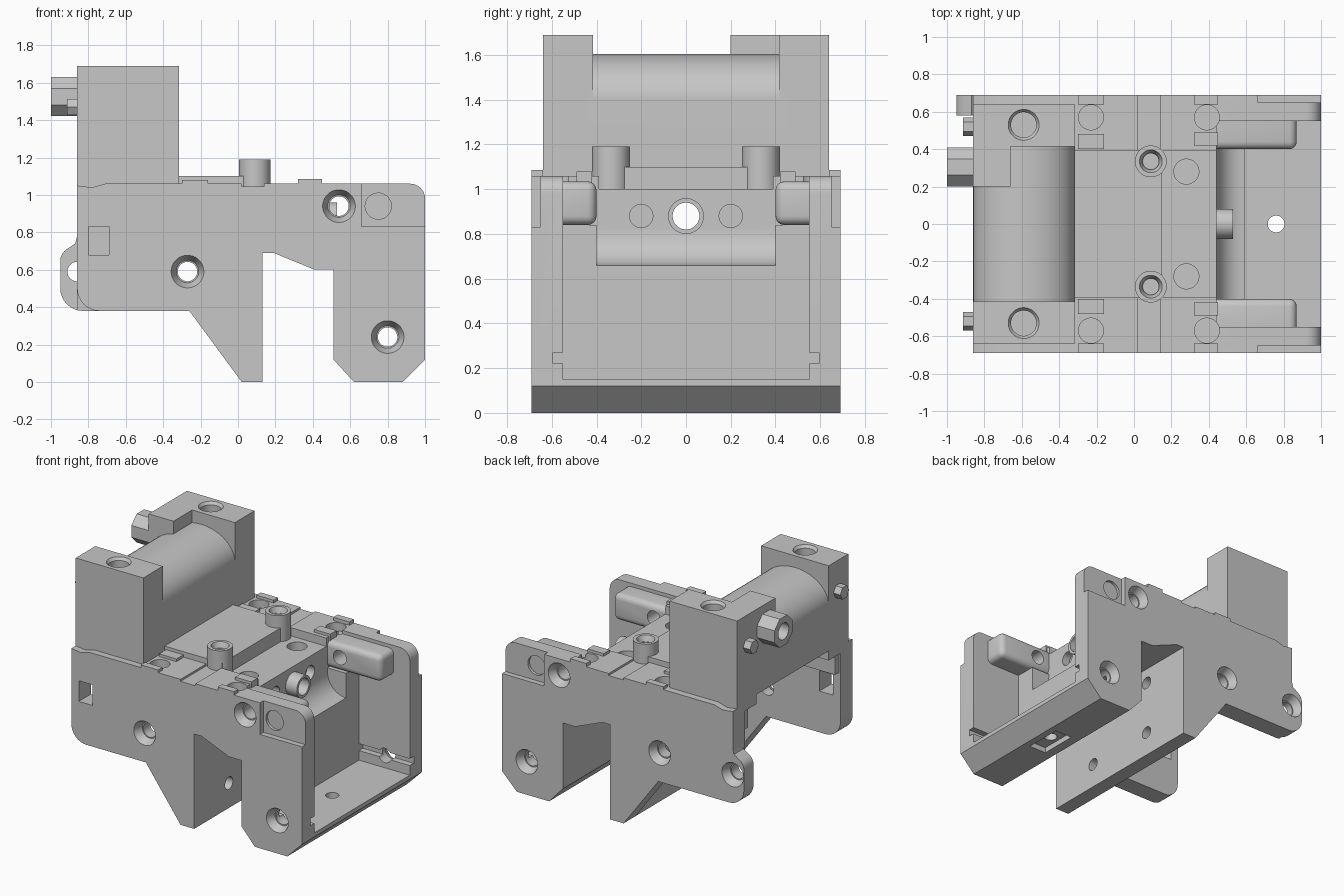
import bpy, bmesh, math
from mathutils import Matrix, Vector

cube = bpy.data.objects.get("Cube")
if cube:
    bpy.data.objects.remove(cube, do_unlink=True)

grey = bpy.data.materials.new("plain_grey")
grey.use_nodes = True
GREY = (0.57, 0.57, 0.57, 1)
grey.diffuse_color = GREY
grey.node_tree.nodes["Principled BSDF"].inputs["Base Color"].default_value = GREY


def finish(name, bm):
    bmesh.ops.recalc_face_normals(bm, faces=bm.faces)
    me = bpy.data.meshes.new(name)
    bm.to_mesh(me)
    bm.free()
    me.materials.append(grey)
    ob = bpy.data.objects.new(name, me)
    bpy.context.collection.objects.link(ob)
    return ob


def prism(name, pts, y0, y1):
    """Extrude an x-z outline along y."""
    bm = bmesh.new()
    face = bm.faces.new([bm.verts.new((x, y0, z)) for x, z in pts])
    new = bmesh.ops.extrude_face_region(bm, geom=[face])["geom"]
    bmesh.ops.translate(bm, vec=(0, y1 - y0, 0),
                        verts=[v for v in new if isinstance(v, bmesh.types.BMVert)])
    return finish(name, bm)


def box(name, x0, x1, y0, y1, z0, z1):
    return prism(name, [(x0, z0), (x1, z0), (x1, z1), (x0, z1)], y0, y1)


def rod(name, start, end, r0, r1=None, sides=32):
    """Cylinder or cone between two points."""
    a, b = Vector(start), Vector(end)
    bm = bmesh.new()
    turn = (b - a).to_track_quat('Z', 'Y').to_matrix().to_4x4()
    spin = Matrix.Rotation(math.pi / sides, 4, 'Z')
    bmesh.ops.create_cone(bm, cap_ends=True, segments=sides, radius1=r0,
                          radius2=r0 if r1 is None else r1, depth=(b - a).length,
                          matrix=Matrix.Translation((a + b) / 2) @ turn @ spin)
    return finish(name, bm)


def arc(cx, cz, rx, rz, a0, a1, n=8):
    steps = [math.radians(a0 + (a1 - a0) * i / n) for i in range(n + 1)]
    return [(cx + rx * math.cos(t), cz + rz * math.sin(t)) for t in steps]


def apply(ob, mod):
    bpy.context.view_layer.objects.active = ob
    bpy.ops.object.modifier_apply(modifier=mod.name)


def combine(ob, others, operation='DIFFERENCE'):
    for other in others:
        mod = ob.modifiers.new("cut", 'BOOLEAN')
        mod.operation, mod.solver, mod.object = operation, 'EXACT', other
        apply(ob, mod)
        bpy.data.objects.remove(other, do_unlink=True)
    return ob


def bevel(ob, width):
    mod = ob.modifiers.new("edge", 'BEVEL')
    mod.width, mod.segments, mod.limit_method = width, 4, 'ANGLE'
    apply(ob, mod)
    return ob


# Side plates, with inner arms, holes and raised pads
foot = [(1, 0.12), (0.88, 0), (0.62, 0), (0.51, 0.12), (0.51, 0.6), (0.41, 0.6),
        (0.19, 0.69), (0.13, 0.69), (0.13, 0), (0.02, 0), (-0.26, 0.38)]
top = [(-0.86, 1.05), (-0.78, 1.04), (-0.71, 1.06)] + arc(0.92, 0.98, 0.08, 0.08, 90, 0)
plain_end = arc(-0.74, 0.5, 0.12, 0.12, 270, 180)
lobe_end = (arc(-0.83, 0.5, 0.12, 0.12, 270, 180) + arc(-0.85, 0.65, 0.1, 0.08, 180, 130, 4)
            + [(-0.87, 0.74), (-0.86, 0.78)])

for side, s in (("left", 1), ("right", -1)):
    end = lobe_end if s > 0 else plain_end
    plate = prism("side_plate_" + side, top + foot + end, s * 0.55, s * 0.69)
    arm = bevel(box("arm", 0.38, 0.87, s * 0.4, s * 0.62, 0.84, 1.035), 0.04)
    combine(plate, [arm], 'UNION')
    cuts = [box("notch", 0.66, 1.1, s * 0.65, s * 0.8, 0.83, 1.2),
            box("groove", 0.59, 1.1, s * 0.5, s * 0.595, 0.22, 0.27),
            box("cross_slot", 0.02, 0.14, s * 0.5, s * 0.8, 1.045, 1.2),
            rod("dimple", (0.75, s * 0.63, 0.94), (0.75, s * 0.8, 0.94), 0.07)]
    holes = [(-0.27, 0.59), (0.54, 0.94), (0.8, 0.24)]
    if s > 0:
        holes.append((-0.86, 0.59))
        cuts.append(box("lobe_relief", -1.1, -0.862, 0.5, 0.58, 0.3, 0.9))
    else:
        cuts.append(box("window", -0.8, -0.69, -0.8, -0.5, 0.68, 0.83))
    for x, z in holes:
        cuts.append(rod("bore", (x, s * 0.3, z), (x, s * 0.8, z), 0.052))
        cuts.append(rod("sink", (x, s * 0.63, z), (x, s * 0.7, z), 0.06, 0.092))
    combine(plate, cuts)

    # Deck rail beside the centre block, running back under the tower
    rail = box("deck_rail_" + side, -0.32, 0.44, s * 0.39, s * 0.555, 0.84, 1.06)
    combine(rail, [box("cross_slot", 0.02, 0.14, s * 0.3, s * 0.6, 1.045, 1.2)])
    box("rear_rail_" + side, -0.85, -0.32, s * 0.5, s * 0.555, 0.86, 1.0)
    for x in (-0.23, 0.39):
        well = rod("well", (x, s * 0.57, 1.0), (x, s * 0.57, 1.2), 0.067)
        twin = well.copy()
        bpy.context.collection.objects.link(twin)
        combine(plate, [well])
        combine(rail, [twin])
    for i, (x0, x1, y0, y1, z) in enumerate([
            (-0.3, -0.16, 0.4, 0.48, 1.08), (-0.3, -0.16, 0.64, 0.69, 1.08),
            (0.32, 0.45, 0.42, 0.49, 1.08), (0.32, 0.45, 0.64, 0.69, 1.085)]):
        box(f"pad_{side}_{i}", x0, x1, s * y0, s * y1, 1.03, z)

    # Shoulder of the wall under each arm
    box("wall_shoulder_" + side, 0.43, 0.59, s * 0.4, s * 0.555, 0.61, 0.84)

    # Upright post on the deck
    post = rod("post_" + side, (0.09, s * 0.335, 0.95), (0.09, s * 0.335, 1.19), 0.085)
    combine(post, [rod("bore", (0.09, s * 0.335, 1.0), (0.09, s * 0.335, 1.3), 0.042),
                   rod("sink", (0.09, s * 0.335, 1.15), (0.09, s * 0.335, 1.2), 0.045, 0.065)])

# Centre block, concave apron, tray and hanging wall in one section
section = ([(-0.32, 1.1), (0.15, 1.1), (0.15, 1.0), (0.44, 1.0)]
           + arc(0.59, 0.82, 0.15, 0.16, 180, 270)
           + [(0.59, 0.15), (1, 0.15)] + foot[:10] + [(0.02, 0.69), (-0.32, 0.69)])
core = prism("centre_block", section, -0.55, 0.55)
cuts = [rod("tray_hole", (0.76, 0, -0.1), (0.76, 0, 0.3), 0.045),
        box("tray_slot", 0.69, 0.83, -0.14, 0.14, -0.1, 0.04),
        rod("feed_bore", (-0.6, 0, 0.88), (0.7, 0, 0.88), 0.06)]
for s in (1, -1):
    cuts += [box("shoulder", -0.4, 0.5, s * 0.395, s * 0.7, 0.84, 1.2),
             rod("deck_hole", (0.28, s * 0.28, 0.92), (0.28, s * 0.28, 1.2), 0.067),
             rod("face_hole", (0.38, s * 0.2, 0.88), (0.6, s * 0.2, 0.88), 0.052)]
    for z in (0.18, 0.58):
        cuts.append(rod("wall_hole", (-0.1, s * 0.29, z), (0.2, s * 0.29, z), 0.045))
combine(core, cuts)
nozzle = rod("nozzle", (0.4, 0, 0.88), (0.53, 0, 0.88), 0.08)
combine(nozzle, [rod("bore", (0.3, 0, 0.88), (0.6, 0, 0.88), 0.06)])

# Drum tower: rounded body joined flush with two end blocks
BACK, FRONT = -0.86, -0.315
mid = (BACK + FRONT) / 2
body = [(BACK, 1.07), (FRONT, 1.07)] + arc(mid, 1.4, (FRONT - BACK) / 2, 0.205, 0, 180, 24)
tower = prism("drum_tower", body, -0.5, 0.5)
blocks = [box("lug", BACK, -0.66, 0.2, 0.5, 1.4, 1.69)]
cuts = []
for s in (1, -1):
    blocks.append(box("end_block", BACK, FRONT, s * 0.415, s * 0.64, 1.0, 1.69))
    c = (-0.59, s * 0.53)
    cuts += [rod("bore", (*c, 1.5), (*c, 1.8), 0.068),
             rod("sink", (*c, 1.67), (*c, 1.7), 0.068, 0.09)]
    rod("bolt_left" if s > 0 else "bolt_right",
        (-0.8, s * 0.52, 1.47), (-0.915, s * 0.52, 1.47), 0.05, sides=6)
combine(tower, blocks, 'UNION')
combine(tower, cuts)

# Pipe fitting on the back of the tower
fitting = rod("pipe_fitting", (-0.8, 0.305, 1.525), (-1, 0.305, 1.525), 0.113, sides=8)
combine(fitting, [rod("bore", (-0.85, 0.305, 1.525), (-1.1, 0.305, 1.525), 0.06)])

# Smooth the round parts, keep the edges crisp
bpy.ops.object.select_all(action='DESELECT')
for ob in bpy.context.scene.objects:
    if ob.type == 'MESH' and ob.data.materials and ob.data.materials[0] == grey:
        ob.select_set(True)
        bpy.context.view_layer.objects.active = ob
bpy.ops.object.shade_smooth_by_angle(angle=math.radians(30))
